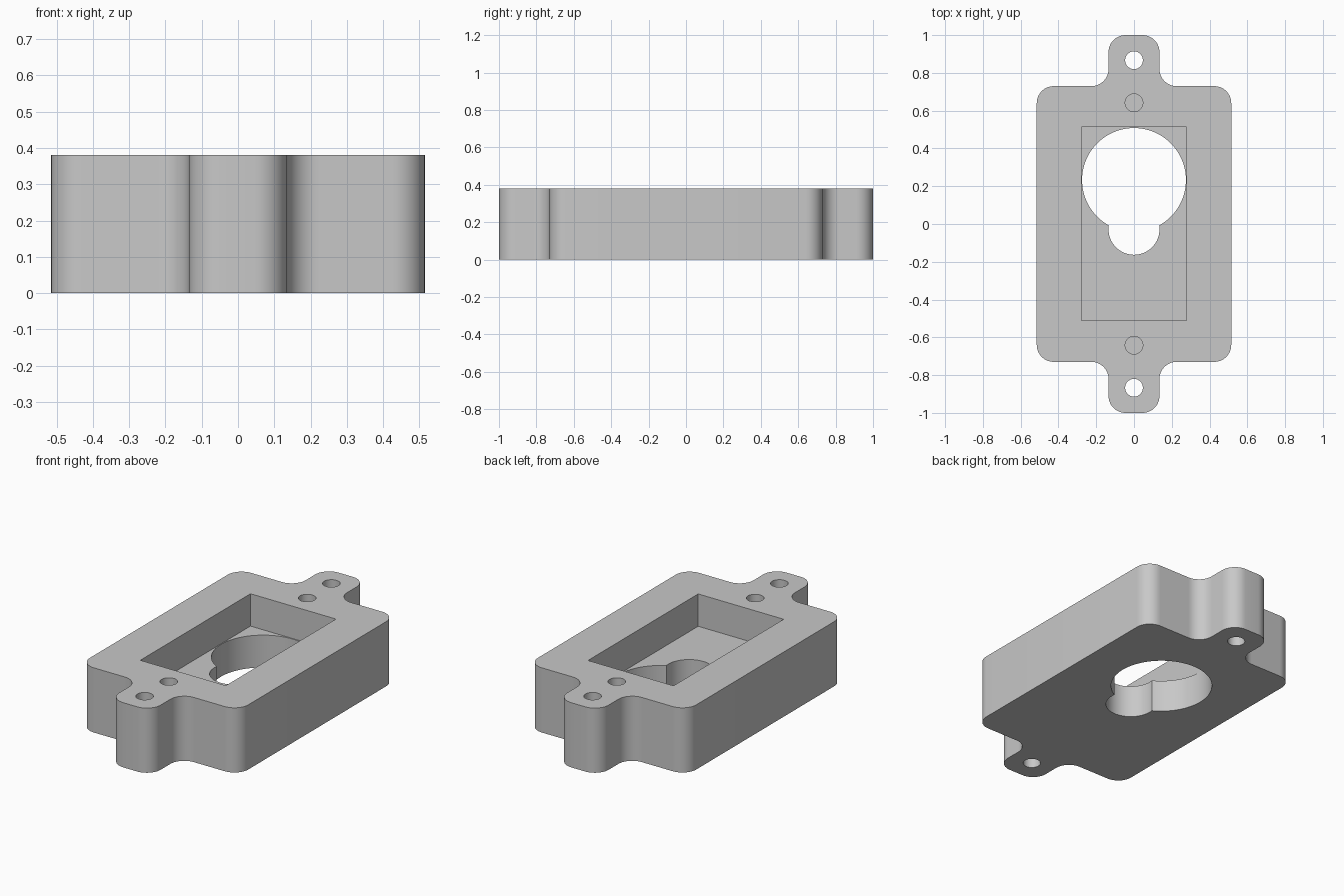
import bpy, bmesh
from math import pi, sin, cos

if "Cube" in bpy.data.objects:
    bpy.data.objects.remove(bpy.data.objects["Cube"], do_unlink=True)

HEIGHT, FLOOR, RADIUS = 0.38, 0.19, 0.09
BODY_X, BODY_Y, TAB_X, TAB_Y = 0.515, 0.73, 0.135, 1.0

grey = bpy.data.materials.new("plain_grey")
grey.use_nodes = True
colour = (0.58, 0.58, 0.58, 1)
grey.diffuse_color = colour
grey.node_tree.nodes["Principled BSDF"].inputs["Base Color"].default_value = colour


def arc(cx, cy, r, start, end, steps=10):
    return [(cx + r * cos(start + (end - start) * i / steps),
             cy + r * sin(start + (end - start) * i / steps)) for i in range(steps + 1)]


def prism(name, outline, z0, z1):
    """Extrude a counter-clockwise outline from z0 to z1."""
    bm = bmesh.new()
    base = bm.faces.new([bm.verts.new((x, y, z0)) for x, y in outline])
    top = bmesh.ops.extrude_face_region(bm, geom=[base])["geom"]
    verts = [v for v in top if isinstance(v, bmesh.types.BMVert)]
    bmesh.ops.translate(bm, verts=verts, vec=(0, 0, z1 - z0))
    bmesh.ops.recalc_face_normals(bm, faces=bm.faces)
    mesh = bpy.data.meshes.new(name)
    bm.to_mesh(mesh)
    bm.free()
    mesh.materials.append(grey)
    obj = bpy.data.objects.new(name, mesh)
    bpy.context.collection.objects.link(obj)
    return obj


def round_cutter(name, y, r, z0, z1, sides=48):
    return prism(name, arc(0, y, r, 0, 2 * pi, sides)[:-1], z0, z1)


# Housing outline: one quarter with rounded corners and a fillet, then mirrored
quarter = (arc(BODY_X - RADIUS, BODY_Y - RADIUS, RADIUS, 0, pi / 2)
           + arc(TAB_X + RADIUS, BODY_Y + RADIUS, RADIUS, -pi / 2, -pi)
           + arc(TAB_X - RADIUS, TAB_Y - RADIUS, RADIUS, 0, pi / 2))
half = quarter + [(-x, y) for x, y in reversed(quarter)]
outline = half + [(-x, -y) for x, y in half]
housing = prism("housing", outline, 0, HEIGHT)

# Rectangular pocket and the keyhole opening in its floor
px, py0, py1 = 0.278, -0.51, 0.513
cutters = [
    prism("pocket_cutter", [(-px, py0), (px, py0), (px, py1), (-px, py1)], FLOOR, 0.5),
    round_cutter("large_opening_cutter", 0.233, 0.275, -0.1, FLOOR + 0.05, 96),
    round_cutter("small_opening_cutter", -0.028, 0.135, -0.1, FLOOR + 0.05, 64),
]
# Through holes in the tabs and blind screw holes in the body
for side in (-1, 1):
    cutters.append(round_cutter("tab_hole_cutter", side * 0.867, 0.047, -0.1, 0.5))
    cutters.append(round_cutter("screw_hole_cutter", side * 0.642, 0.047, 0.13, 0.5))

bpy.ops.object.select_all(action="DESELECT")
bpy.context.view_layer.objects.active = housing
housing.select_set(True)
for cutter in cutters:
    cutter.hide_render = True
    cut = housing.modifiers.new("cut", "BOOLEAN")
    cut.operation, cut.solver, cut.object = "DIFFERENCE", "EXACT", cutter
    bpy.ops.object.modifier_apply(modifier=cut.name)
    bpy.data.objects.remove(cutter, do_unlink=True)

bpy.ops.object.shade_smooth_by_angle()
